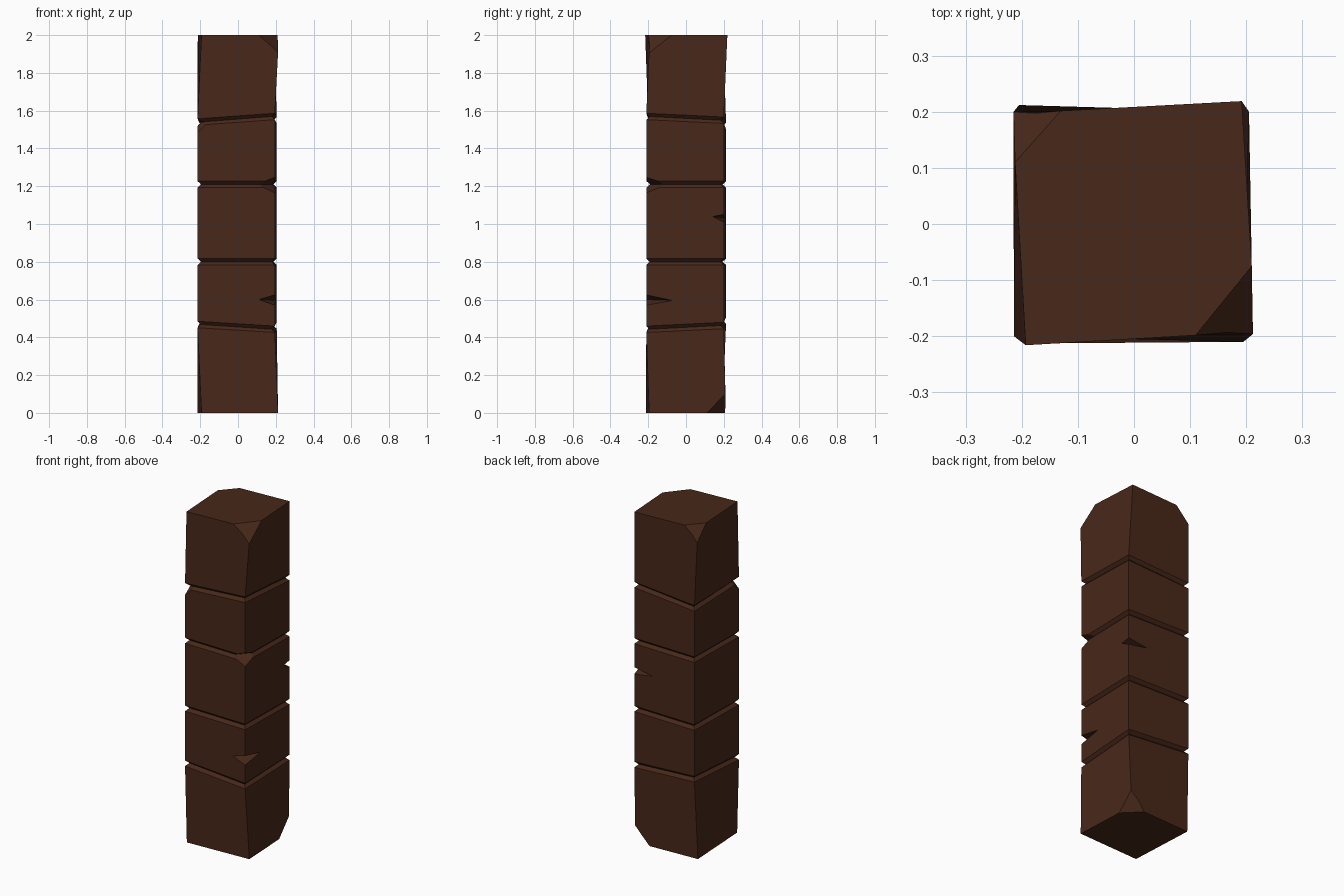
import bpy, bmesh
from mathutils import Vector

if "Cube" in bpy.data.objects:
    bpy.data.objects.remove(bpy.data.objects["Cube"])

TOP = [(-.193, -.216), (.217, -.192), (.192, .219), (-.217, .197)]
MID = [(-.214, -.2), (.195, -.21), (.205, .2), (-.205, .212)]
BOTTOM = [(-.193, -.213), (.212, -.195), (.192, .21), (-.214, .192)]
# grooves: height, slope along x, slope along y
GROOVES = [(.465, -.06, .05), (.8, 0, 0), (1.21, 0, 0), (1.545, .07, -.05)]


def ring(bm, corners, z, sx=0, sy=0, scale=1):
    return [bm.verts.new((x * scale, y * scale, z + sx * x + sy * y)) for x, y in corners]


def add_cutter(bm, points, anchors):
    """Tetrahedron enlarged about its inner anchor points so it pokes outside."""
    pts = [Vector(p) for p in points]
    c = sum(pts[:anchors], Vector()) / anchors
    vs = [bm.verts.new(c + (p - c) * 1.6) for p in pts]
    for tri in ((0, 1, 2), (0, 1, 3), (0, 2, 3), (1, 2, 3)):
        bm.faces.new([vs[i] for i in tri])


def make_object(bm, name):
    bmesh.ops.recalc_face_normals(bm, faces=bm.faces)
    me = bpy.data.meshes.new(name)
    bm.to_mesh(me)
    bm.free()
    ob = bpy.data.objects.new(name, me)
    bpy.context.collection.objects.link(ob)
    return ob


# pillar: square loft pinched at each groove
bm = bmesh.new()
rings = [ring(bm, BOTTOM, 0)]
for z, sx, sy in GROOVES:
    for dz, s in ((-.017, 1), (0, .915), (.017, 1)):
        rings.append(ring(bm, MID, z + dz, sx, sy, s))
rings.append(ring(bm, TOP, 2))
for a, b in zip(rings, rings[1:]):
    for i in range(4):
        j = (i + 1) % 4
        bm.faces.new((a[i], a[j], b[j], b[i]))
bm.faces.new(rings[0][::-1])
bm.faces.new(rings[-1])
pillar = make_object(bm, "pillar")

# chipped corners at both ends, then notches along the edges
bm = bmesh.new()
add_cutter(bm, [(.11, -.198, 2), (.214, -.07, 2), (.214, -.194, 1.905), (.217, -.192, 2)], 3)
add_cutter(bm, [(-.13, .202, 2), (-.212, .11, 2), (-.216, .198, 1.915), (-.217, .197, 2)], 3)
add_cutter(bm, [(.198, .11, 0), (.1, .206, 0), (.194, .208, .1), (.192, .21, 0)], 3)
for a, b, (cx, cy), hi, lo in (
        ((.11, -.208, .6), (.199, -.07, .595), MID[1], .625, .57),
        ((.205, .14, 1.04), (.08, .203, 1.03), MID[2], 1.05, 1.01),
        ((.1, -.208, 1.21), (.197, -.1, 1.21), MID[1], 1.248, 1.165),
        ((-.155, -.201, 1.54), (-.212, -.13, 1.54), MID[0], 1.55, 1.485)):
    add_cutter(bm, [a, b, (cx, cy, hi), (cx, cy, lo)], 2)
cutter = make_object(bm, "chip_cutter")
cutter.hide_render = True

mod = pillar.modifiers.new("chips", 'BOOLEAN')
mod.operation = 'DIFFERENCE'
mod.solver = 'EXACT'
mod.object = cutter
bpy.context.view_layer.objects.active = pillar
pillar.select_set(True)
bpy.ops.object.modifier_apply(modifier=mod.name)
bpy.data.objects.remove(cutter)

# dark brown
mat = bpy.data.materials.new("dark_brown")
mat.diffuse_color = (.065, .021, .01, 1)
mat.use_nodes = True
mat.node_tree.nodes["Principled BSDF"].inputs["Base Color"].default_value = mat.diffuse_color
pillar.data.materials.clear()
pillar.data.materials.append(mat)
